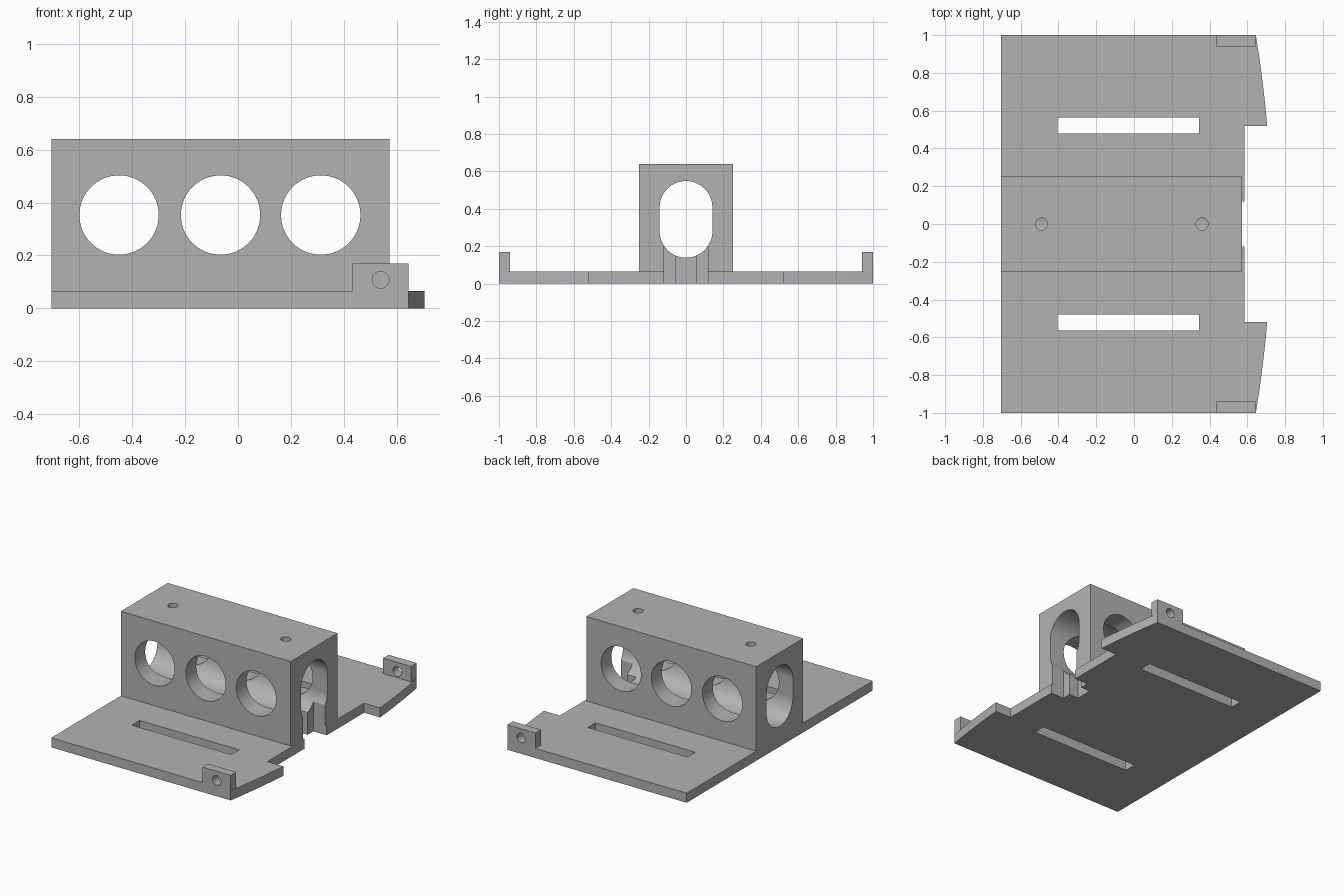
import bpy
import bmesh
import math
from mathutils import Matrix, Vector

old = bpy.data.objects.get("Cube")
if old:
    bpy.data.objects.remove(old, do_unlink=True)

grey = bpy.data.materials.new("plain grey")
grey.use_nodes = True
GREY = (0.45, 0.45, 0.45, 1)
grey.diffuse_color = GREY
grey.node_tree.nodes["Principled BSDF"].inputs["Base Color"].default_value = GREY


def prism(name, points, depth):
    """Extrude a closed loop of 3D points along the depth vector."""
    bm = bmesh.new()
    face = bm.faces.new([bm.verts.new(p) for p in points])
    result = bmesh.ops.extrude_face_region(bm, geom=[face])
    verts = [v for v in result["geom"] if isinstance(v, bmesh.types.BMVert)]
    bmesh.ops.translate(bm, verts=verts, vec=Vector(depth))
    bmesh.ops.recalc_face_normals(bm, faces=bm.faces)
    mesh = bpy.data.meshes.new(name)
    bm.to_mesh(mesh)
    bm.free()
    mesh.materials.append(grey)
    obj = bpy.data.objects.new(name, mesh)
    bpy.context.collection.objects.link(obj)
    return obj


def box(name, x0, x1, y0, y1, z0, z1):
    corners = [(x0, y0, z0), (x1, y0, z0), (x1, y1, z0), (x0, y1, z0)]
    return prism(name, corners, (0, 0, z1 - z0))


def arc(radius, start, end, steps):
    """Points of an arc as (u, v) pairs, angles in degrees."""
    angles = [math.radians(start + (end - start) * i / steps) for i in range(steps + 1)]
    return [(radius * math.cos(a), radius * math.sin(a)) for a in angles]


def combine(target, tool, operation):
    """Apply a boolean and discard the tool object."""
    tool.hide_render = True
    mod = target.modifiers.new("shape", "BOOLEAN")
    mod.operation = operation
    mod.solver = "EXACT"
    mod.object = tool
    bpy.context.view_layer.objects.active = target
    bpy.ops.object.modifier_apply(modifier=mod.name)
    bpy.data.objects.remove(tool, do_unlink=True)


# Base plate with gently curved front wings
LEFT, EDGE, WING = -0.705, 0.585, 0.52
THICK = 0.065
curve = [1 - (1 - WING) * i / 8 for i in range(9)]
wing = [(0.705 + (WING ** 2 - y * y) * 0.0822, y) for y in curve]
half = [(LEFT, 1)] + wing + [(EDGE, WING)]
outline = half + [(x, -y) for x, y in reversed(half)]
body = prism("mounting_bracket", [(x, y, 0) for x, y in outline], (0, 0, THICK))

# Raised central housing and two end tabs
combine(body, box("housing", LEFT, 0.573, -0.252, 0.252, 0.03, 0.64), "UNION")
for y0, y1 in ((-1, -0.94), (0.94, 1)):
    combine(body, box("end_tab", 0.433, 0.645, y0, y1, 0.03, 0.17), "UNION")

# Long rounded channel through the housing
top = [(-1, u, 0.408 + v) for u, v in arc(0.141, 0, 180, 32)]
bottom = [(-1, u, 0.28 + v) for u, v in arc(0.141, 180, 360, 32)]
combine(body, prism("channel_cutter", top + bottom, (2, 0, 0)), "DIFFERENCE")

# Three large side holes
ring = arc(0.15, 0, 360, 64)[:-1]
for x in (-0.45, -0.066, 0.313):
    loop = [(x + u, -0.5, 0.353 + v) for u, v in ring]
    combine(body, prism("side_hole_cutter", loop, (0, 1, 0)), "DIFFERENCE")

# Small screw holes in the housing roof and the tabs
small = arc(0.032, 0, 360, 32)[:-1]
for x in (-0.49, 0.36):
    loop = [(x + u, v, 0.4) for u, v in small]
    combine(body, prism("roof_hole_cutter", loop, (0, 0, 0.4)), "DIFFERENCE")
loop = [(0.54 + u, -1.1, 0.108 + v) for u, v in small]
for y in (-1.1, 0.9):
    loop = [(0.54 + u, y, 0.108 + v) for u, v in small]
    combine(body, prism("tab_hole_cutter", loop, (0, 0.2, 0)), "DIFFERENCE")

# Plate slots on both sides
for y in (-0.522, 0.522):
    combine(body, box("slot_cutter", -0.405, 0.345, y - 0.042, y + 0.042, -0.1, 0.2),
            "DIFFERENCE")

# Stepped notch under the channel mouth
combine(body, box("wide_notch", 0.485, 0.8, -0.118, 0.118, -0.1, 0.3), "DIFFERENCE")
combine(body, box("narrow_notch", 0.415, 0.8, -0.057, 0.057, -0.1, 0.3), "DIFFERENCE")

# Smooth the curved walls, keep the corners crisp
bpy.ops.object.select_all(action="DESELECT")
body.select_set(True)
bpy.context.view_layer.objects.active = body
bpy.ops.object.shade_smooth_by_angle(angle=math.radians(30))
